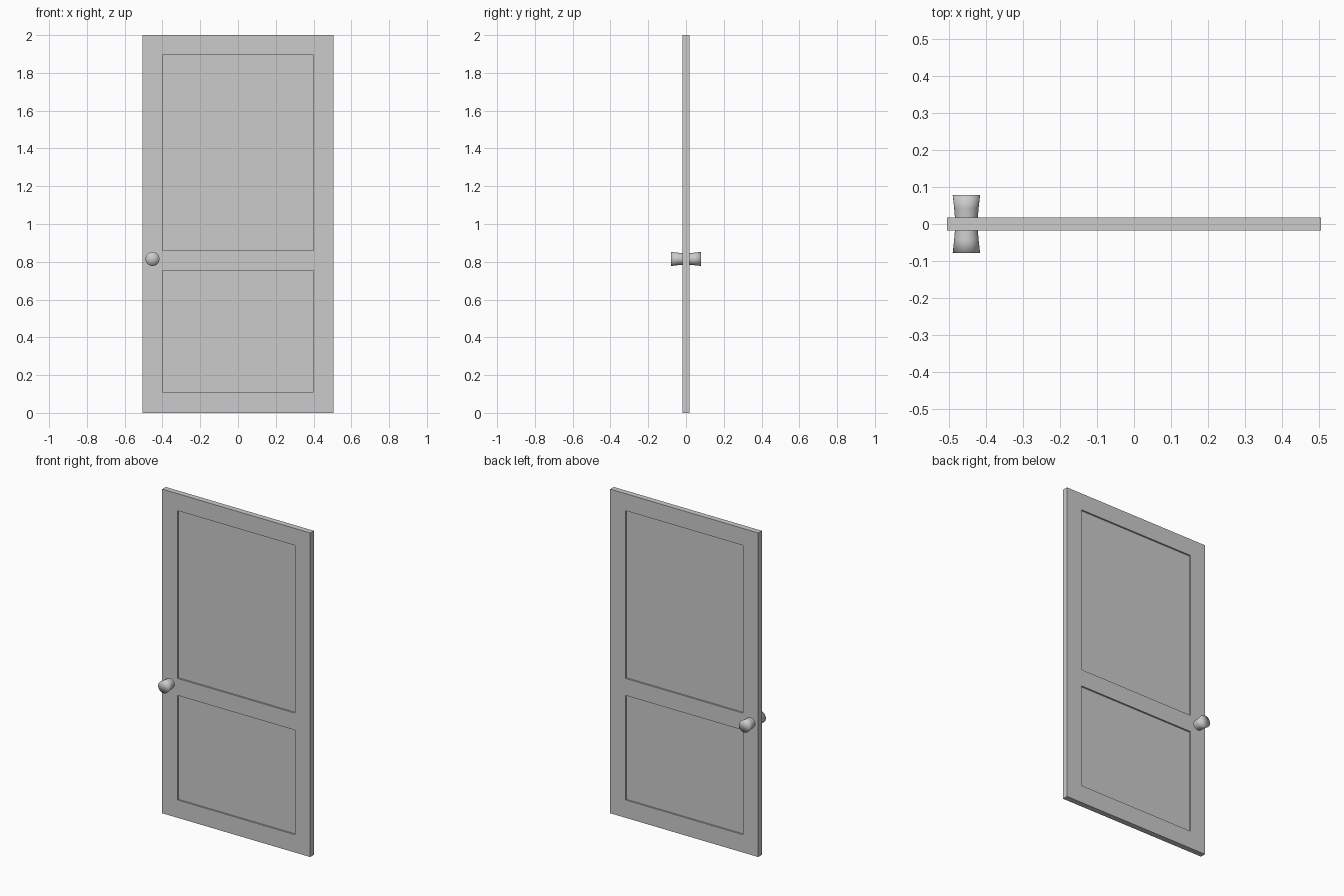
import bpy, bmesh, math
from mathutils import Vector

cube = bpy.data.objects.get("Cube")
if cube:
    bpy.data.objects.remove(cube, do_unlink=True)

grey = bpy.data.materials.new("plain_grey")
grey.use_nodes = True
colour = (0.6, 0.6, 0.6, 1)
grey.diffuse_color = colour
grey.node_tree.nodes["Principled BSDF"].inputs["Base Color"].default_value = colour

WIDTH, THICK, HEIGHT = 1.01, 0.035, 2.0
PANEL_X = 0.4
PANELS = [(0.11, 0.755), (0.86, 1.895)]
RECESS = 0.01


def add_object(name, bm):
    bmesh.ops.recalc_face_normals(bm, faces=bm.faces)
    mesh = bpy.data.meshes.new(name)
    bm.to_mesh(mesh)
    bm.free()
    mesh.materials.append(grey)
    obj = bpy.data.objects.new(name, mesh)
    bpy.context.collection.objects.link(obj)
    return obj


# Door leaf: a slab with two sunken panels on each side
bm = bmesh.new()
bmesh.ops.create_cube(bm, size=1)
bmesh.ops.scale(bm, vec=(WIDTH, THICK, HEIGHT), verts=bm.verts)
bmesh.ops.translate(bm, vec=(0, 0, HEIGHT / 2), verts=bm.verts)
cuts = [((x, 0, 0), (1, 0, 0)) for x in (-PANEL_X, PANEL_X)]
cuts += [((0, 0, z), (0, 0, 1)) for pair in PANELS for z in pair]
for point, normal in cuts:
    bmesh.ops.bisect_plane(bm, geom=bm.verts[:] + bm.edges[:] + bm.faces[:],
                           plane_co=point, plane_no=normal)


def is_panel(face):
    c = face.calc_center_median()
    return (abs(face.normal.y) > 0.9 and abs(c.x) < PANEL_X
            and any(low < c.z < high for low, high in PANELS))


bm.normal_update()
panels = [f for f in bm.faces if is_panel(f)]
for face in bmesh.ops.extrude_discrete_faces(bm, faces=panels)["faces"]:
    inward = -math.copysign(RECESS, face.calc_center_median().y)
    bmesh.ops.translate(bm, vec=(0, inward, 0), verts=face.verts)
bmesh.ops.remove_doubles(bm, verts=bm.verts, dist=0.0001)
add_object("door_leaf", bm)

# Knobs: flared turned handles with flat ends, one on each side
PROFILE = [(0.03, 0.0), (0.031, 0.018), (0.033, 0.042), (0.037, 0.079), (0.0, 0.079)]


def add_knob(name, side):
    bm = bmesh.new()
    verts = [bm.verts.new((r, side * y, 0)) for r, y in PROFILE]
    edges = [bm.edges.new(pair) for pair in zip(verts, verts[1:])]
    bmesh.ops.spin(bm, geom=verts + edges, cent=(0, 0, 0), axis=(0, 1, 0),
                   angle=math.tau, steps=32)
    bmesh.ops.remove_doubles(bm, verts=bm.verts, dist=0.0001)
    obj = add_object(name, bm)
    for poly in obj.data.polygons:
        poly.use_smooth = True
    # An open shaft end sits inside the leaf, so face normals outward explicitly
    tip = max(obj.data.polygons, key=lambda p: abs(p.center.y))
    if tip.normal.dot(Vector((0, side, 0))) < 0:
        obj.data.flip_normals()
    obj.location = (-0.453, 0, 0.815)


add_knob("front_knob", -1)
add_knob("back_knob", 1)
